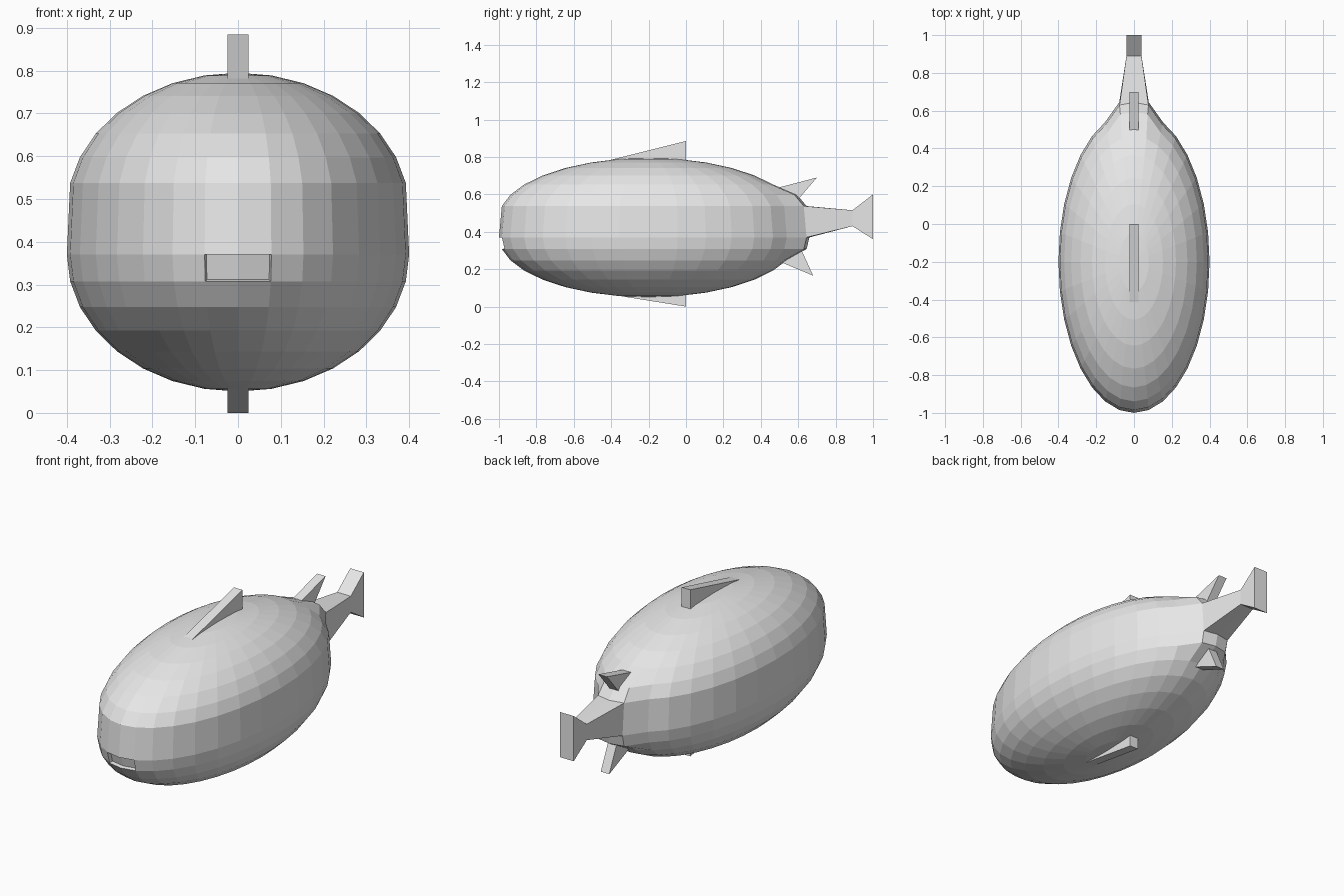
import bpy
import bmesh

cube = bpy.data.objects.get("Cube")
if cube:
    bpy.data.objects.remove(cube, do_unlink=True)

grey = bpy.data.materials.new("plain_grey")
grey.use_nodes = True
grey.diffuse_color = (0.8, 0.8, 0.8, 1)
grey.node_tree.nodes["Principled BSDF"].inputs["Base Color"].default_value = grey.diffuse_color


def add_object(name, bm):
    bmesh.ops.recalc_face_normals(bm, faces=bm.faces)
    mesh = bpy.data.meshes.new(name)
    bm.to_mesh(mesh)
    bm.free()
    mesh.materials.append(grey)
    obj = bpy.data.objects.new(name, mesh)
    bpy.context.collection.objects.link(obj)
    return obj


def make_fin(name, profile, half_width=0.025):
    """Flat (y, z) outline thickened along x."""
    bm = bmesh.new()
    sides = [[bm.verts.new((x, y, z)) for y, z in profile] for x in (-half_width, half_width)]
    for side in sides:
        bm.faces.new(side)
    for i in range(len(profile)):
        j = (i + 1) % len(profile)
        bm.faces.new((sides[0][i], sides[0][j], sides[1][j], sides[1][i]))
    return add_object(name, bm)


def extrude(bm, faces):
    """Extrude a patch of faces and return its new verts and faces."""
    new = bmesh.ops.extrude_face_region(bm, geom=faces)["geom"]
    old = [f for f in faces if f.is_valid]
    if old:
        bmesh.ops.delete(bm, geom=old, context="FACES_ONLY")
    return ([g for g in new if isinstance(g, bmesh.types.BMVert)],
            [g for g in new if isinstance(g, bmesh.types.BMFace)])


# Body: stretched ball with a tall band above its waist
WAIST, BAND = 0.37, 0.105
bm = bmesh.new()
bmesh.ops.create_uvsphere(bm, u_segments=32, v_segments=16, radius=1)
for v in bm.verts:
    lift = BAND if v.co.z > 0.01 else 0
    v.co = (v.co.x * 0.4, v.co.y * 0.8 - 0.2, v.co.z * 0.32 + WAIST + lift)

# Rear middle columns are drawn out towards the tail
for v in bm.verts:
    if abs(v.co.x) < 0.085 and v.co.y > 0.5:
        if 0.30 < v.co.z < 0.56:
            v.co.y += 0.06
        elif 0.56 < v.co.z < 0.62:
            v.co.y += 0.055

# Mouth: shallow recess in the nose
mouth = [f for f in bm.faces
         if f.calc_center_median().y < -0.95 and abs(f.calc_center_median().x) < 0.07
         and 0.31 < f.calc_center_median().z < WAIST]
bmesh.ops.inset_region(bm, faces=mouth, thickness=0.002, depth=-0.02, use_even_offset=True)

# Tail: narrowing stem, then a flared fin
tail = [f for f in bm.faces
        if f.calc_center_median().y > 0.6 and abs(f.calc_center_median().x) < 0.07
        and WAIST < f.calc_center_median().z < 0.53]
for y, low, high in ((0.89, 0.43, 0.515), (1.0, 0.36, 0.6)):
    verts, tail = extrude(bm, tail)
    middle = sum(v.co.z for v in verts) / len(verts)
    for v in verts:
        side = 0 if abs(v.co.x) < 0.01 else (0.04 if v.co.x > 0 else -0.04)
        v.co = (side, y, high if v.co.z > middle else low)
add_object("body_and_tail", bm)

# Fins, each rooted inside the body
make_fin("back_fin", [(-0.42, 0.78), (0, 0.885), (0, 0.76)])
make_fin("belly_fin", [(-0.42, 0.067), (0, 0.09), (0, 0)])
make_fin("rear_upper_fin", [(0.49, 0.635), (0.70, 0.69), (0.58, 0.55)])
make_fin("rear_lower_fin", [(0.49, 0.245), (0.68, 0.165), (0.60, 0.34)])
